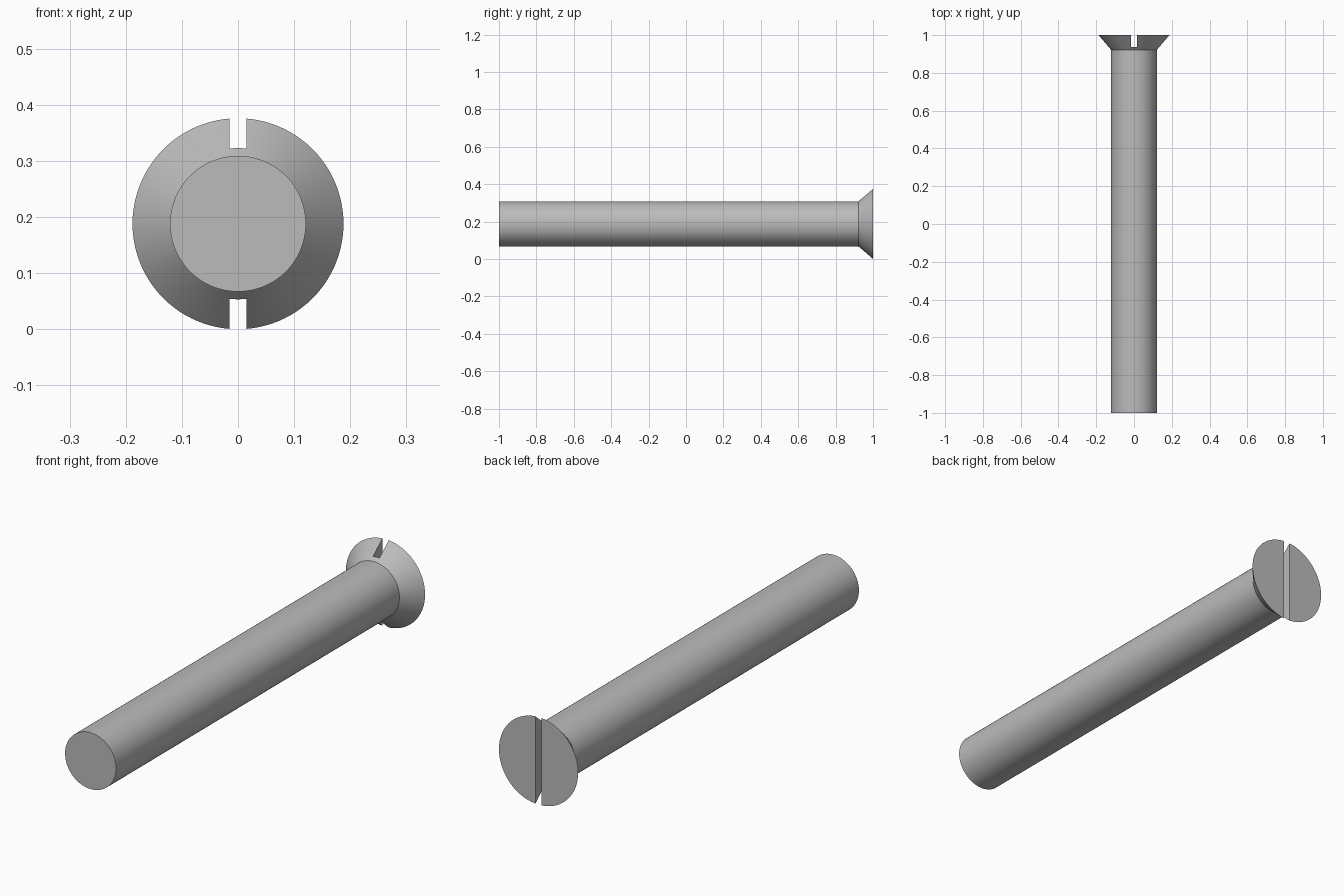
import bpy, bmesh
from math import radians
from mathutils import Matrix, Vector

old = bpy.data.objects.get("Cube")
if old:
    bpy.data.objects.remove(old, do_unlink=True)

HEAD_R, SHANK_R = 0.188, 0.121
HEAD_START, SLOT_FLOOR, SLOT_W = 0.922, 0.938, 0.03

steel = bpy.data.materials.new("grey_steel")
steel.use_nodes = True
colour = (0.5, 0.5, 0.5, 1)
steel.diffuse_color = colour
steel.node_tree.nodes["Principled BSDF"].inputs["Base Color"].default_value = colour


def add_object(name, bm):
    bmesh.ops.recalc_face_normals(bm, faces=bm.faces)
    mesh = bpy.data.meshes.new(name)
    bm.to_mesh(mesh)
    bm.free()
    mesh.materials.append(steel)
    obj = bpy.data.objects.new(name, mesh)
    bpy.context.collection.objects.link(obj)
    return obj


# Shank and countersunk head: one profile turned about the y axis
profile = [(0, -1), (SHANK_R, -1), (SHANK_R, HEAD_START), (HEAD_R, 1), (0, 1)]
bm = bmesh.new()
verts = [bm.verts.new((r, y, HEAD_R)) for r, y in profile]
edges = [bm.edges.new(pair) for pair in zip(verts, verts[1:])]
bmesh.ops.spin(bm, geom=verts + edges, cent=(0, 0, HEAD_R), axis=(0, 1, 0),
               angle=radians(360), steps=96, use_merge=True)
bmesh.ops.remove_doubles(bm, verts=bm.verts, dist=1e-5)
# Merge the fan triangles of each flat end into a single disc
bmesh.ops.dissolve_verts(bm, verts=[v for v in bm.verts
                                    if Vector((v.co.x, v.co.z - HEAD_R)).length < 1e-4])
screw = add_object("screw_body", bm)

# Slot cutter across the whole head
bm = bmesh.new()
bmesh.ops.create_cube(bm, size=1, matrix=Matrix.Translation((0, SLOT_FLOOR + 0.1, HEAD_R))
                      @ Matrix.Diagonal((SLOT_W, 0.2, 0.6, 1)))
cutter = add_object("slot_cutter", bm)
cutter.hide_render = True

slot = screw.modifiers.new("driver_slot", "BOOLEAN")
slot.operation = "DIFFERENCE"
slot.solver = "EXACT"
slot.object = cutter
bpy.context.view_layer.objects.active = screw
screw.select_set(True)
bpy.ops.object.modifier_apply(modifier=slot.name)
bpy.data.objects.remove(cutter, do_unlink=True)

# Smooth round sides with crisp edges
bpy.ops.object.shade_smooth_by_angle(angle=radians(30))
